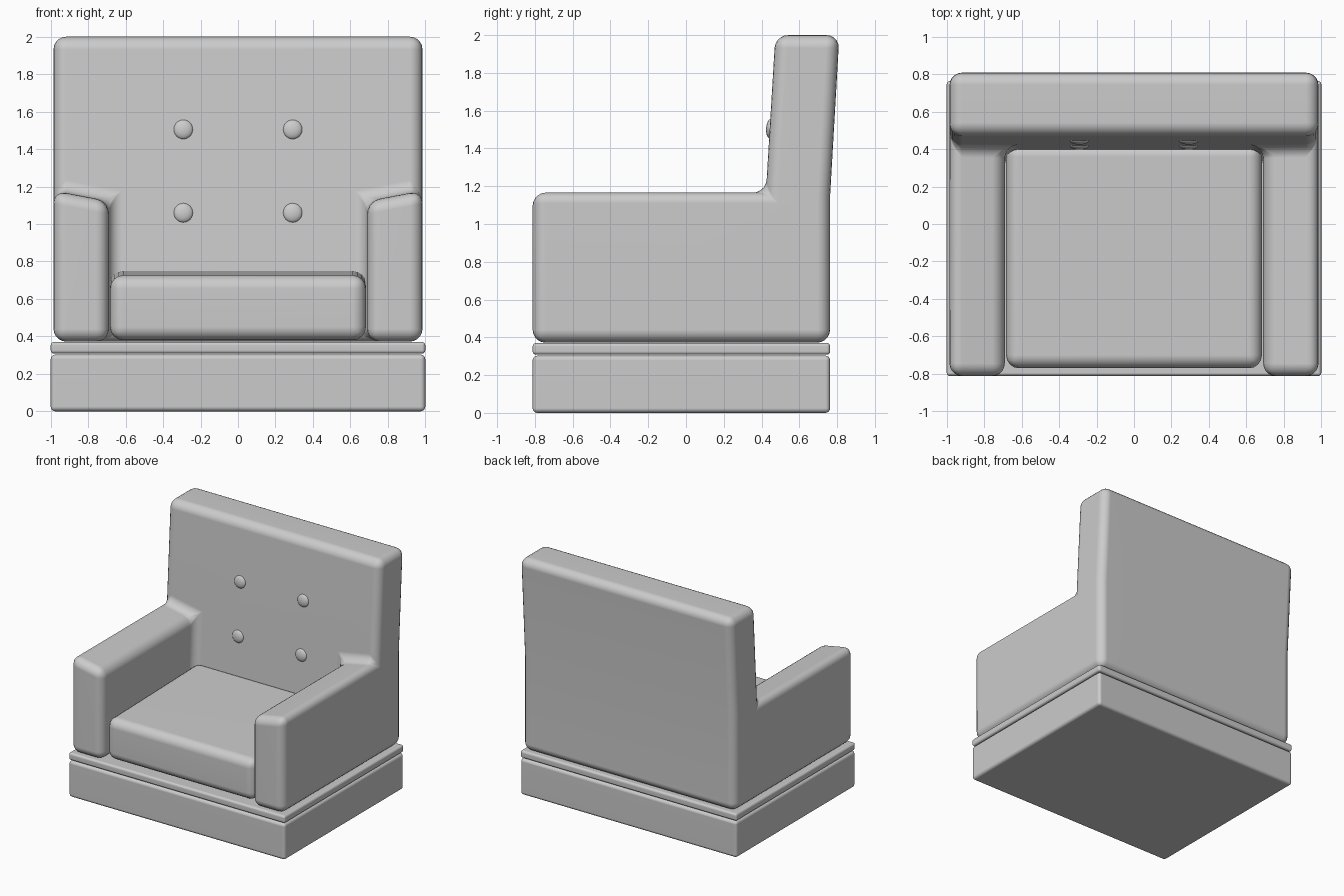
import bpy, bmesh, math

old = bpy.data.objects.get("Cube")
if old:
    bpy.data.objects.remove(old, do_unlink=True)

GREY = (0.6, 0.6, 0.6, 1)
mat = bpy.data.materials.new("grey_upholstery")
mat.use_nodes = True
mat.diffuse_color = GREY
mat.node_tree.nodes["Principled BSDF"].inputs["Base Color"].default_value = GREY


def finish(name, bm, radius=0, segments=4):
    """Turn a bmesh into a rounded, smooth shaded object."""
    bmesh.ops.recalc_face_normals(bm, faces=bm.faces[:])
    mesh = bpy.data.meshes.new(name)
    bm.to_mesh(mesh)
    bm.free()
    mesh.materials.append(mat)
    ob = bpy.data.objects.new(name, mesh)
    bpy.context.collection.objects.link(ob)
    bpy.ops.object.select_all(action='DESELECT')
    ob.select_set(True)
    bpy.context.view_layer.objects.active = ob
    if radius:
        bev = ob.modifiers.new("rounding", 'BEVEL')
        bev.width = radius
        bev.segments = segments
        bev.limit_method = 'ANGLE'
        bev.angle_limit = math.radians(30)
        bpy.ops.object.modifier_apply(modifier=bev.name)
    bpy.ops.object.shade_smooth_by_angle(angle=math.radians(40))
    if radius:
        ob.modifiers.new("soft_normals", 'WEIGHTED_NORMAL').keep_sharp = True
    return ob


def block(name, x, y0, y1, z0, z1, radius, rise=0):
    """Rounded box, symmetric in x; rise lifts the rear of its top."""
    bm = bmesh.new()
    bmesh.ops.create_cube(bm, size=1)
    for v in bm.verts:
        back, top = v.co.y > 0, v.co.z > 0
        v.co = (math.copysign(x, v.co.x), y1 if back else y0,
                z1 + rise * back if top else z0)
    return finish(name, bm, radius)


def front_y(z):
    """Leaning front surface of the backrest."""
    return 0.473 - 0.06 * (2 - z)


# Base and trim board
block("base", 1, -0.812, 0.763, 0, 0.303, 0.025)
block("trim_board", 1, -0.812, 0.763, 0.308, 0.37, 0.018)

# Backrest and arms as one upholstered shell
OUT, IN = 0.985, 0.69
BOTTOM, TOP = 0.372, 2.0
bm = bmesh.new()
cols = [(-OUT, 1.178), (-IN, 1.122), (IN, 1.122), (OUT, 1.178)]
front, rear = [], []
for x, arm_z in cols:
    front.append([bm.verts.new((x, front_y(z), z)) for z in (BOTTOM, arm_z, TOP)])
    rear.append([bm.verts.new((x, y, z)) for y, z in
                 ((0.763, BOTTOM), (0.763, 1.15), (0.812, TOP))])
arm_faces = []
for i in range(3):
    for j in range(2):
        f = bm.faces.new((front[i][j], front[i + 1][j], front[i + 1][j + 1], front[i][j + 1]))
        if j == 0 and i != 1:
            arm_faces.append(f)
        bm.faces.new((rear[i][j], rear[i][j + 1], rear[i + 1][j + 1], rear[i + 1][j]))
    for j in (0, 2):
        bm.faces.new((front[i][j], front[i + 1][j], rear[i + 1][j], rear[i][j]))
for i in (0, 3):
    for j in range(2):
        bm.faces.new((front[i][j], front[i][j + 1], rear[i][j + 1], rear[i][j]))
bmesh.ops.recalc_face_normals(bm, faces=bm.faces[:])
for f in arm_faces:
    new = bmesh.ops.extrude_discrete_faces(bm, faces=[f])["faces"][0]
    ring = list(new.verts)
    # Bridge the moved front of the arm back to the shell
    edges = [e for e in bm.edges if e.is_boundary]
    if edges:
        bmesh.ops.bridge_loops(bm, edges=edges)
    for v in ring:
        v.co.y = -0.812
bmesh.ops.remove_doubles(bm, verts=bm.verts[:], dist=0.0001)
bmesh.ops.dissolve_limit(bm, angle_limit=math.radians(0.5),
                         verts=bm.verts[:], edges=bm.edges[:])
finish("back_and_arms", bm, 0.068, 5)

# Seat cushion
block("seat_cushion", 0.683, -0.77, 0.43, 0.38, 0.725, 0.07, 0.025)

# Tufting buttons
for side, label in ((1, "left"), (-1, "right")):
    for z, row in ((1.505, "upper"), (1.06, "lower")):
        bm = bmesh.new()
        bmesh.ops.create_uvsphere(bm, u_segments=24, v_segments=12, radius=0.052)
        for v in bm.verts:
            v.co.y *= 0.45
            v.co.x += side * 0.292
            v.co.y += front_y(z + v.co.z) + 0.004
            v.co.z += z
        finish(f"{row}_{label}_button", bm)
